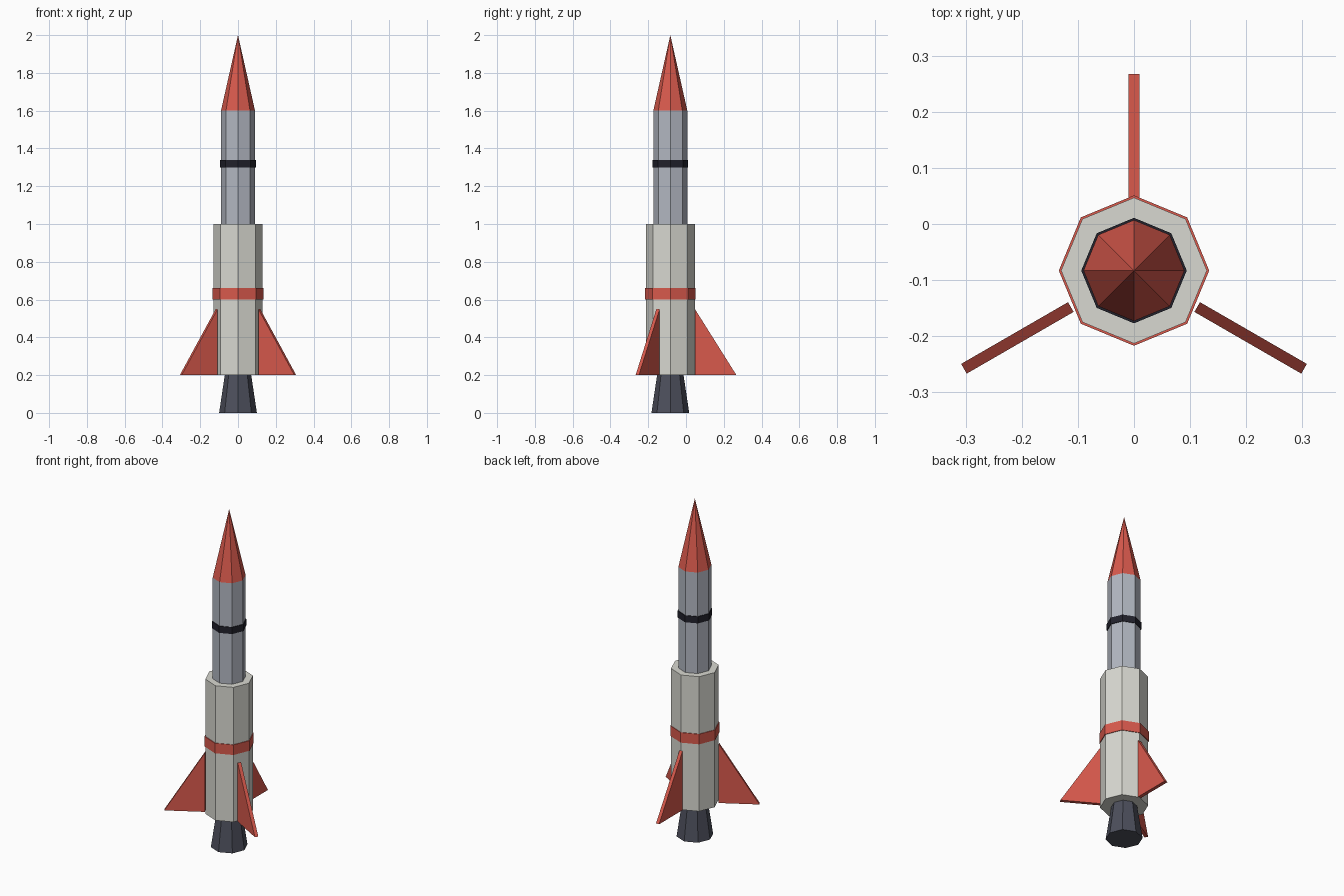
import bpy, bmesh, math
from mathutils import Matrix

if "Cube" in bpy.data.objects:
    bpy.data.objects.remove(bpy.data.objects["Cube"])

AXIS_Y = -0.083  # rocket axis; the single rear fin shifts it forward


def material(name, rgb):
    m = bpy.data.materials.new(name)
    lin = [c / 12.92 if c <= 0.04045 else ((c + 0.055) / 1.055) ** 2.4 for c in rgb]
    m.diffuse_color = (*lin, 1)
    m.use_nodes = True
    m.node_tree.nodes["Principled BSDF"].inputs["Base Color"].default_value = m.diffuse_color
    return m


WHITE = material("off_white", (0.85, 0.85, 0.82))
RED = material("red", (0.85, 0.35, 0.30))
GREY = material("blue_grey", (0.70, 0.72, 0.76))
SLATE = material("slate", (0.30, 0.31, 0.36))
BLACK = material("dark_band", (0.13, 0.13, 0.17))


def add_object(name, bm, mat):
    bmesh.ops.recalc_face_normals(bm, faces=bm.faces[:])
    mesh = bpy.data.meshes.new(name)
    bm.to_mesh(mesh)
    bm.free()
    mesh.materials.append(mat)
    ob = bpy.data.objects.new(name, mesh)
    bpy.context.collection.objects.link(ob)
    return ob


def octagon(name, r_bottom, r_top, z0, z1, mat):
    """Eight-sided capped section with corners on the x and y axes."""
    bm = bmesh.new()
    place = Matrix.Translation((0, AXIS_Y, (z0 + z1) / 2))
    bmesh.ops.create_cone(bm, cap_ends=True, segments=8, radius1=r_bottom,
                          radius2=r_top, depth=z1 - z0, matrix=place)
    return add_object(name, bm, mat)


def fin(name, angle):
    """Triangular plate pointing outward at the given angle."""
    bm = bmesh.new()
    verts = [bm.verts.new((r, -0.01, z)) for r, z in ((0.13, 0.2), (0.35, 0.2), (0.13, 0.55))]
    face = bm.faces.new(verts)
    ext = bmesh.ops.extrude_face_region(bm, geom=[face])
    moved = [g for g in ext["geom"] if isinstance(g, bmesh.types.BMVert)]
    bmesh.ops.translate(bm, verts=moved, vec=(0, 0.02, 0))
    bm.transform(Matrix.Translation((0, AXIS_Y, 0)) @ Matrix.Rotation(math.radians(angle), 4, 'Z'))
    return add_object(name, bm, RED)


# Stacked body sections
octagon("engine_nozzle", 0.10, 0.07, 0.0, 0.2, SLATE)
octagon("lower_stage", 0.13, 0.13, 0.2, 1.0, WHITE)
octagon("upper_stage", 0.09, 0.09, 1.0, 1.6, GREY)
octagon("nose_cone", 0.09, 0.0, 1.6, 2.0, RED)

# Raised bands
octagon("lower_band", 0.134, 0.134, 0.6, 0.66, RED)
octagon("upper_band", 0.094, 0.094, 1.3, 1.34, BLACK)

# Three fins
for name, angle in (("rear_fin", 90), ("left_fin", 210), ("right_fin", 330)):
    fin(name, angle)
